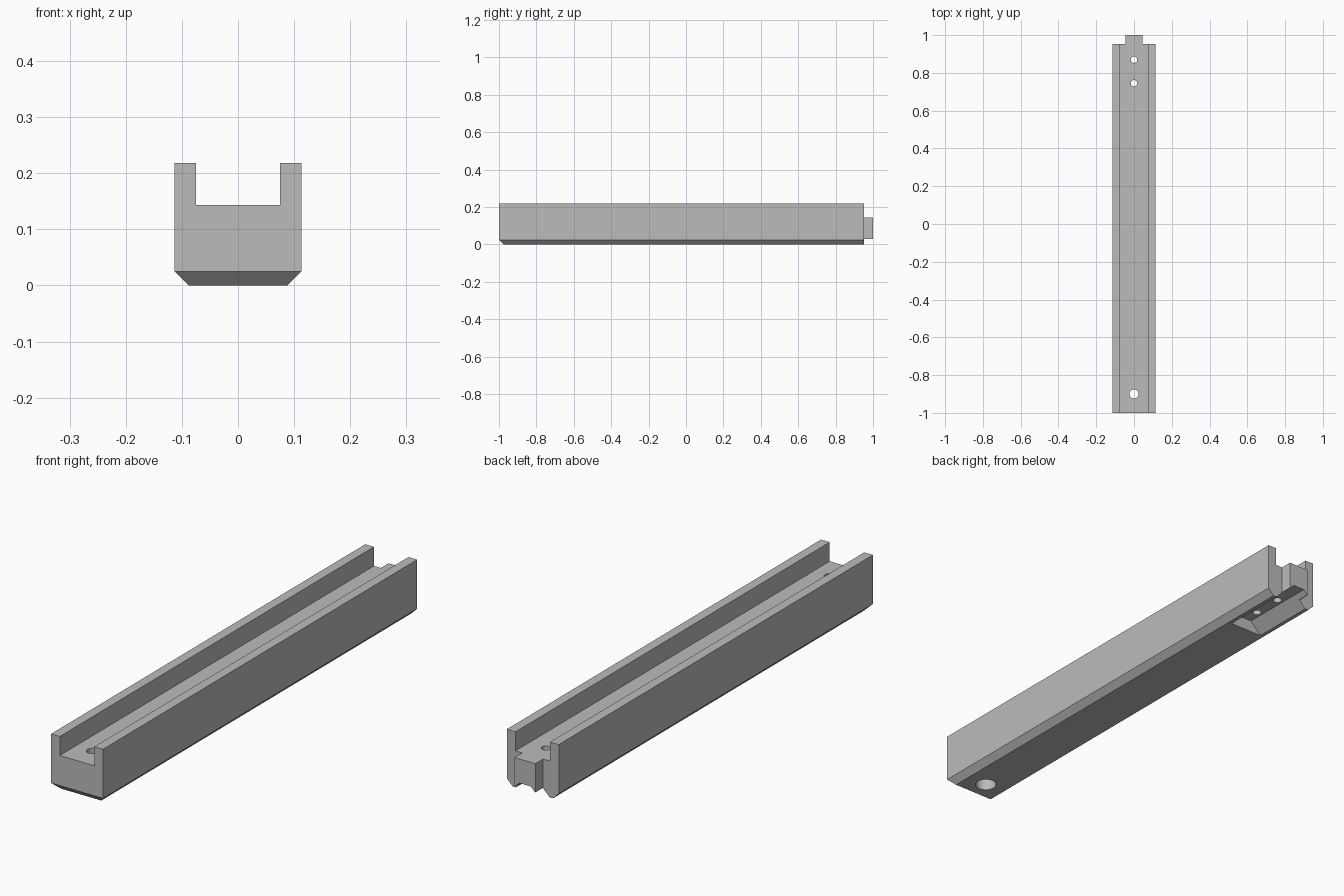
import bpy
import bmesh
from mathutils import Matrix

cube = bpy.data.objects.get("Cube")
if cube:
    bpy.data.objects.remove(cube, do_unlink=True)

# Main sizes
HALF, HEIGHT, CHAMFER = 0.113, 0.218, 0.025
SLOT, FLOOR = 0.075, 0.143
FRONT, BACK, TIP = -1.0, 0.952, 1.0

grey = bpy.data.materials.new("plain_grey")
grey.use_nodes = True
colour = (0.5, 0.5, 0.5, 1)
grey.diffuse_color = colour
grey.node_tree.nodes["Principled BSDF"].inputs["Base Color"].default_value = colour


def finish(bm, name):
    bmesh.ops.recalc_face_normals(bm, faces=bm.faces[:])
    mesh = bpy.data.meshes.new(name)
    bm.to_mesh(mesh)
    bm.free()
    mesh.materials.append(grey)
    obj = bpy.data.objects.new(name, mesh)
    bpy.context.collection.objects.link(obj)
    return obj


def loft(name, sections):
    """Join (y, half-profile) sections, each mirrored across x = 0."""
    bm = bmesh.new()
    rings = []
    for y, half in sections:
        outline = half + [(-x, z) for x, z in reversed(half)]
        rings.append([bm.verts.new((x, y, z)) for x, z in outline])
    n = len(rings[0])
    for a, b in zip(rings, rings[1:]):
        for i in range(n):
            j = (i + 1) % n
            bm.faces.new((a[i], a[j], b[j], b[i]))
    bm.faces.new(rings[0])
    bm.faces.new(rings[-1])
    bmesh.ops.remove_doubles(bm, verts=bm.verts[:], dist=1e-5)
    bmesh.ops.dissolve_limit(bm, angle_limit=0.01, verts=bm.verts[:], edges=bm.edges[:])
    return finish(bm, name)


def cylinder(name, y, radius, bottom, top):
    bm = bmesh.new()
    bmesh.ops.create_cone(bm, cap_ends=True, segments=32, radius1=radius, radius2=radius,
                          depth=top - bottom,
                          matrix=Matrix.Translation((0, y, (top + bottom) / 2)))
    return finish(bm, name)


def combine(target, tool, operation):
    mod = target.modifiers.new(tool.name, "BOOLEAN")
    mod.operation, mod.object, mod.solver = operation, tool, "EXACT"
    bpy.context.view_layer.objects.active = target
    bpy.ops.object.modifier_apply(modifier=mod.name)
    bpy.data.objects.remove(tool, do_unlink=True)


# Channel body with chamfered lower edges, mitred around the front
upper = [(HALF, CHAMFER), (HALF, HEIGHT), (SLOT, HEIGHT), (SLOT, FLOOR)]
full = [(HALF - CHAMFER, 0)] + upper
rail = loft("rail", [(FRONT, [(HALF, CHAMFER)] + upper),
                     (FRONT + CHAMFER, full), (BACK, full)])

# Tongue at the back end, overlapping into the body
tongue = loft("tongue", [(y, [(0.045, 0.03), (0.045, FLOOR)]) for y in (BACK - 0.05, TIP)])
combine(rail, tongue, "UNION")

# Sloped pocket under the back end, running out through the tongue
pocket = [(0.083, -0.01), (0.025, 0.048)]
combine(rail, loft("pocket", [(0.68, pocket), (TIP + 0.1, pocket)]), "DIFFERENCE")

# Two screw holes at the back, one counterbored hole at the front
for y, radius, bottom, top in ((0.87, 0.017, -0.05, 0.3), (0.745, 0.017, -0.05, 0.3),
                               (-0.9, 0.024, -0.05, 0.3), (-0.9, 0.04, -0.05, 0.08)):
    combine(rail, cylinder("hole", y, radius, bottom, top), "DIFFERENCE")

# Smooth bores, crisp edges
bpy.ops.object.select_all(action="DESELECT")
rail.select_set(True)
bpy.context.view_layer.objects.active = rail
bpy.ops.object.shade_smooth_by_angle(angle=0.5)
